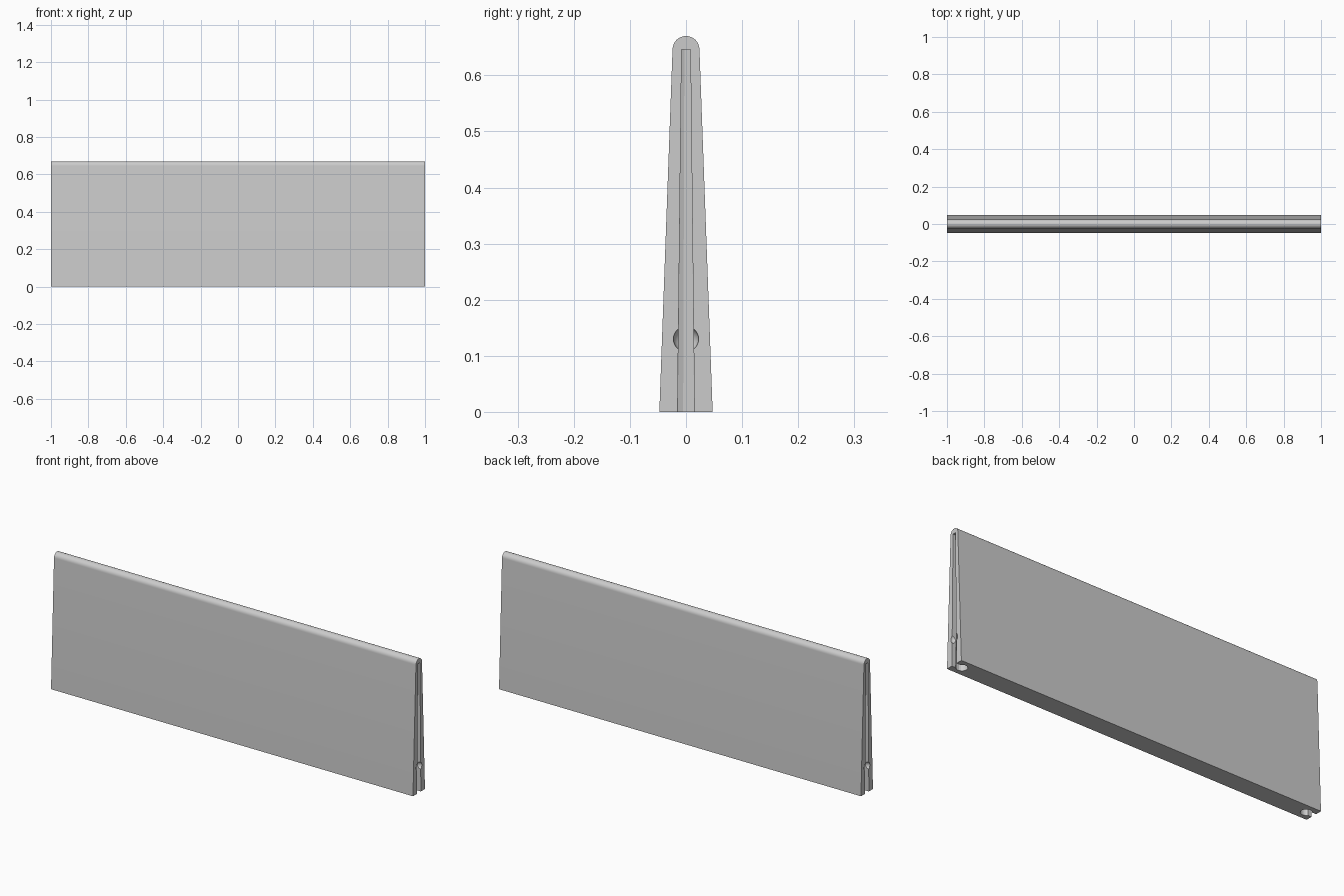
import bpy, bmesh, math
from mathutils import Matrix

if "Cube" in bpy.data.objects:
    bpy.data.objects.remove(bpy.data.objects["Cube"])

H, SHOULDER, R, FOOT = 0.67, 0.646, 0.024, 0.0475

grey = bpy.data.materials.new("light grey")
grey.diffuse_color = (0.6, 0.6, 0.6, 1)
grey.use_nodes = True
grey.node_tree.nodes["Principled BSDF"].inputs["Base Color"].default_value = grey.diffuse_color


def prism(name, profile, x0, x1):
    """Extrude a closed (y, z) profile along x."""
    bm = bmesh.new()
    face = bm.faces.new([bm.verts.new((x0, y, z)) for y, z in profile])
    out = bmesh.ops.extrude_face_region(bm, geom=[face])["geom"]
    bmesh.ops.translate(bm, vec=(x1 - x0, 0, 0),
                        verts=[v for v in out if isinstance(v, bmesh.types.BMVert)])
    return finish(name, bm)


def finish(name, bm):
    bmesh.ops.recalc_face_normals(bm, faces=bm.faces)
    mesh = bpy.data.meshes.new(name)
    bm.to_mesh(mesh)
    bm.free()
    mesh.materials.append(grey)
    ob = bpy.data.objects.new(name, mesh)
    bpy.context.collection.objects.link(ob)
    return ob


def cut(target, cutter):
    mod = target.modifiers.new(cutter.name, 'BOOLEAN')
    mod.operation = 'DIFFERENCE'
    mod.solver = 'EXACT'
    mod.object = cutter
    bpy.context.view_layer.objects.active = target
    bpy.ops.object.modifier_apply(modifier=mod.name)
    bpy.data.objects.remove(cutter)


# Tapered panel with a rounded top edge
arc = [(R * math.cos(math.pi * i / 16), SHOULDER + R * math.sin(math.pi * i / 16))
       for i in range(17)]
panel = prism("panel", [(-FOOT, 0), (FOOT, 0)] + arc, -1, 1)

for side in (-1, 1):
    # Tapered round channel running up inside each end
    bm = bmesh.new()
    z0 = -0.02
    bmesh.ops.create_cone(bm, cap_ends=True, segments=16, radius1=0.0264, radius2=0.0145,
                          depth=SHOULDER - z0,
                          matrix=Matrix.Translation((side * 0.958, 0, (SHOULDER + z0) / 2))
                          @ Matrix.Rotation(math.pi / 16, 4, 'Z'))
    cut(panel, finish("channel_cutter", bm))

    # Narrow slot opening the channel to the end face
    slot = [(-0.0152, z0), (0.0152, z0), (0.0078, SHOULDER), (-0.0078, SHOULDER)]
    cut(panel, prism("slot_cutter", slot, side * 0.958, side * 1.05))

    # Round dimple across the slot
    bm = bmesh.new()
    bmesh.ops.create_uvsphere(bm, u_segments=32, v_segments=16, radius=0.0225,
                              matrix=Matrix.Translation((side, 0, 0.13)))
    cut(panel, finish("dimple_cutter", bm))

# Smooth the rounded edge, keep the corners crisp
bpy.ops.object.select_all(action='DESELECT')
panel.select_set(True)
bpy.context.view_layer.objects.active = panel
bpy.ops.object.shade_smooth_by_angle(angle=math.radians(20))
